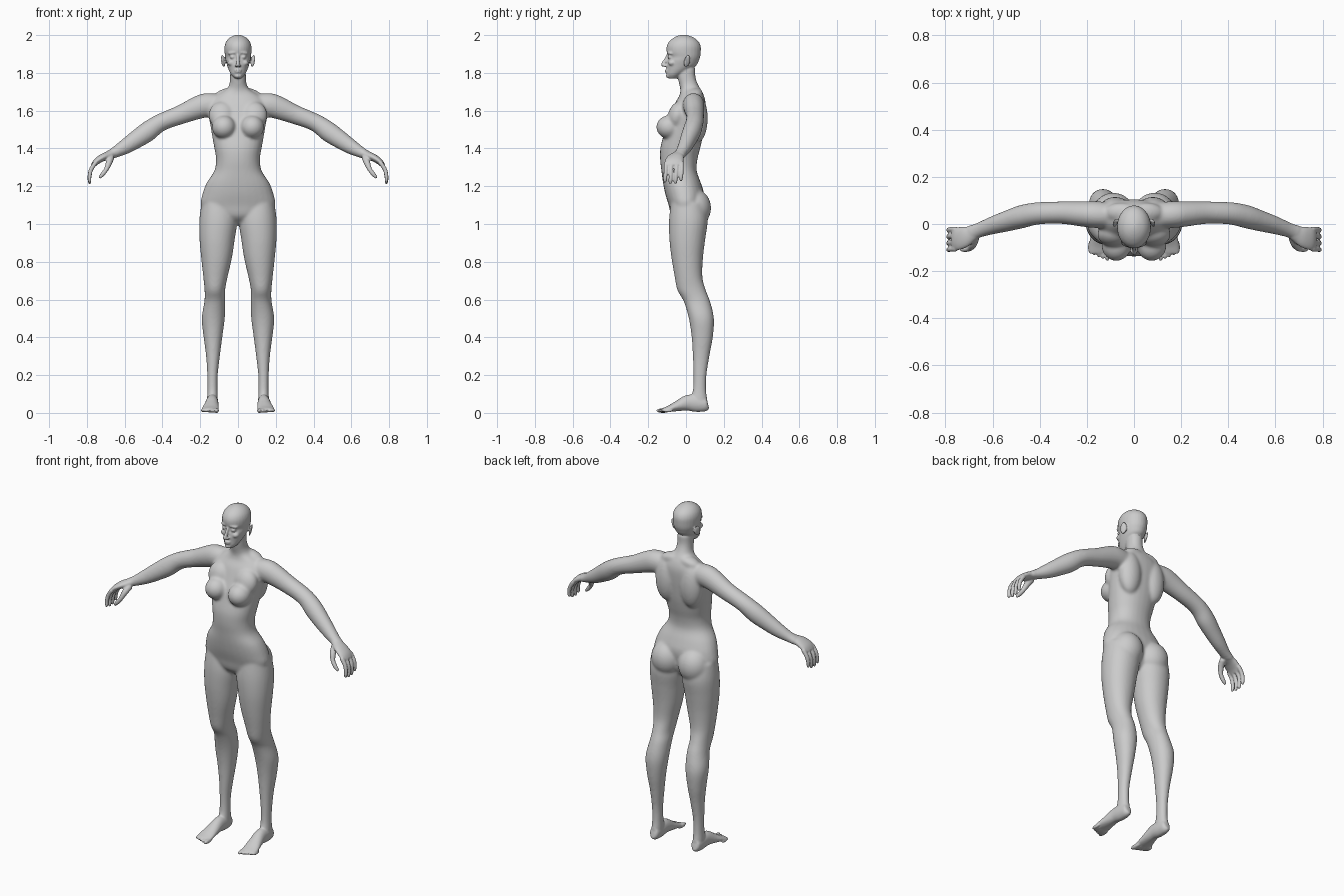
import bpy, bmesh, math
from mathutils import Vector, Matrix, Euler

X, Y, Z = Vector((1, 0, 0)), Vector((0, 1, 0)), Vector((0, 0, 1))


def spline(rows, steps=4):
    """Catmull-Rom through rows of numbers."""
    out = []
    for i in range(len(rows) - 1):
        p = [rows[max(0, min(len(rows) - 1, i + k))] for k in (-1, 0, 1, 2)]
        for s in range(steps):
            t = s / steps
            out.append([b + .5 * t * (c - a + t * (2*a - 5*b + 4*c - d + t * (3*(b - c) + d - a)))
                        for a, b, c, d in zip(*p)])
    return out + [list(rows[-1])]


def tube(bm, rows, ref=Y, axis=None, power=2.0, n=28):
    """Loft of (x, y, z, radius along ref, other radius)."""
    pts = spline(rows)
    cs = [Vector(p[:3]) for p in pts]
    rings = []
    for i, p in enumerate(pts):
        t = axis or (cs[min(i + 1, len(cs) - 1)] - cs[max(i - 1, 0)]).normalized()
        a = (ref - t * ref.dot(t)).normalized()
        b = t.cross(a)
        ring = []
        for k in range(n):
            c, s = math.cos(2 * math.pi * k / n), math.sin(2 * math.pi * k / n)
            c = math.copysign(abs(c) ** (2 / power), c)
            s = math.copysign(abs(s) ** (2 / power), s)
            ring.append(bm.verts.new(cs[i] + a * c * max(p[3], .002) + b * s * max(p[4], .002)))
        rings.append(ring)
    for r, q in zip(rings, rings[1:]):
        for k in range(n):
            bm.faces.new((r[k], r[(k + 1) % n], q[(k + 1) % n], q[k]))
    bm.faces.new(rings[0][::-1])
    bm.faces.new(rings[-1])


def stack(bm, rows, power=2.0):
    """Horizontal sections: z, left x, right x, front y, back y."""
    tube(bm, [((l + r) / 2, (f + b) / 2, z, (r - l) / 2, (b - f) / 2) for z, l, r, f, b in rows],
         X, Z, power)


def blob(bm, loc, size, rot=(0, 0, 0)):
    m = Matrix.Translation(loc) @ Euler([math.radians(a) for a in rot]).to_matrix().to_4x4()
    bmesh.ops.create_uvsphere(bm, u_segments=28, v_segments=18, radius=1,
                              matrix=m @ Matrix.Diagonal((*size, 1)))


def mirror(bm):
    d = bmesh.ops.duplicate(bm, geom=bm.verts[:] + bm.edges[:] + bm.faces[:])["geom"]
    for v in d:
        if isinstance(v, bmesh.types.BMVert):
            v.co.x *= -1


def fuse(bm, name, voxel, smooth):
    """Merge overlapping parts into one smooth skin."""
    bmesh.ops.recalc_face_normals(bm, faces=bm.faces)
    me = bpy.data.meshes.new(name)
    bm.to_mesh(me)
    bm.free()
    ob = bpy.data.objects.new(name, me)
    bpy.context.collection.objects.link(ob)
    r = ob.modifiers.new("Skin", 'REMESH')
    r.mode, r.voxel_size, r.use_smooth_shade = 'VOXEL', voxel, True
    s = ob.modifiers.new("Soften", 'SMOOTH')
    s.factor, s.iterations = .5, smooth
    return ob


# ---- core: paired masses
bm = bmesh.new()
# leg
stack(bm, [(1.11, .02, .193, -.08, .10), (1.02, .004, .205, -.09, .115), (.92, .017, .204, -.088, .102),
           (.82, .032, .195, -.077, .09), (.72, .055, .184, -.06, .087), (.65, .068, .177, -.046, .105),
           (.59, .067, .178, -.012, .128), (.50, .070, .192, .015, .148), (.40, .083, .182, .03, .142),
           (.30, .096, .169, .036, .124), (.20, .107, .163, .039, .109), (.12, .108, .162, .036, .107),
           (.06, .106, .165, .02, .115), (.025, .11, .163, .03, .11)], 2.1)
# arm
tube(bm, [(.09, .035, 1.625, .055, .06), (.165, .04, 1.629, .057, .064), (.22, .043, 1.613, .054, .06),
          (.30, .048, 1.58, .048, .051), (.38, .047, 1.55, .047, .047), (.43, .042, 1.525, .048, .048),
          (.48, .03, 1.488, .049, .053), (.54, .012, 1.447, .044, .048), (.60, -.006, 1.408, .038, .040),
          (.66, -.027, 1.375, .032, .028), (.70, -.042, 1.358, .036, .022)])
blob(bm, (.088, .045, 1.085), (.09, .088, .1))                    # buttock
blob(bm, (.075, -.09, 1.513), (.063, .067, .062))                 # breast
blob(bm, (.085, -.045, 1.575), (.07, .05, .075), (-15, 0, 0))     # chest muscle
blob(bm, (.08, .06, 1.56), (.068, .055, .13))                     # back muscle
blob(bm, (.055, .05, 1.69), (.07, .04, .03), (0, 12, 0))          # shoulder slope
mirror(bm)
# torso and neck
stack(bm, [(z, -w, w, f, b) for z, w, f, b in [
    (1.00, .03, -.03, .05), (1.04, .15, -.075, .075), (1.10, .196, -.092, .088), (1.16, .188, -.11, .095),
    (1.22, .165, -.122, .078), (1.28, .126, -.130, .057), (1.34, .116, -.137, .06), (1.40, .125, -.136, .075),
    (1.46, .136, -.122, .088), (1.52, .146, -.105, .096), (1.58, .156, -.082, .102), (1.64, .150, -.058, .104),
    (1.68, .115, -.035, .095), (1.71, .065, -.03, .08), (1.74, .046, -.036, .063), (1.78, .042, -.045, .05),
    (1.83, .042, -.045, .05)]], 2.2)
core = fuse(bm, "core", .007, 9)
core_mesh = bpy.data.meshes.new_from_object(core.evaluated_get(bpy.context.evaluated_depsgraph_get()))
bpy.data.objects.remove(core)

# ---- details: paired
bm = bmesh.new()
# palm
tube(bm, [(.66, -.027, 1.374, .029, .024), (.69, -.042, 1.362, .035, .022), (.72, -.055, 1.35, .045, .02),
          (.75, -.063, 1.33, .049, .017), (.768, -.064, 1.308, .046, .012)])
# fingers
for i in range(4):
    y, drop = -.022 - .028 * i, (.012, 0, -.002, .006)[i]
    tube(bm, [(.755, y, 1.325, .011, .012), (.778, y - .001, 1.288, .011, .0115),
              (.786, y - .003, 1.25 + drop / 2, .0105, .0105), (.785, y - .005, 1.222 + drop, .009, .009),
              (.783, y - .005, 1.214 + drop, .005, .005)], n=14)
# thumb
tube(bm, [(.672, -.055, 1.352, .018, .018), (.683, -.085, 1.325, .017, .017), (.697, -.103, 1.29, .0125, .0125),
          (.718, -.108, 1.262, .0115, .0115), (.735, -.108, 1.244, .007, .007)], n=14)
# foot
tube(bm, [(.136, .117, .045, .012, .02), (.136, .105, .044, .026, .036), (.136, .06, .05, .031, .045),
          (.137, .01, .053, .033, .042), (.141, -.04, .038, .039, .029), (.146, -.085, .023, .045, .018),
          (.148, -.115, .016, .044, .012), (.148, -.125, .014, .04, .009)], X)
# toes
for i in range(5):
    x, r = .113 + .0185 * i, .0125 - .001 * i
    blob(bm, (x, -.122 + .006 * i, .012), (r, .036 - .002 * i, r))
blob(bm, (.079, .006, 1.863), (.007, .019, .034), (-8, 12, 28))   # ear
blob(bm, (.028, -.084, 1.884), (.015, .013, .011))                # eye
blob(bm, (.028, -.084, 1.906), (.028, .015, .009), (0, 8, 20))    # brow
blob(bm, (.036, -.074, 1.853), (.02, .02, .016))                  # cheek
blob(bm, (.010, -.113, 1.838), (.008, .010, .007))                # nostril
mirror(bm)
# head
stack(bm, [(z, -w, w, f, b) for z, w, f, b in [
    (1.770, .018, -.09, -.05), (1.79, .036, -.102, -.02), (1.815, .049, -.102, .02), (1.84, .058, -.103, .055),
    (1.865, .065, -.099, .068), (1.885, .068, -.092, .075), (1.91, .071, -.102, .078), (1.94, .071, -.102, .078),
    (1.965, .063, -.09, .067), (1.985, .046, -.067, .044), (1.997, .024, -.042, .016), (2.002, .006, -.02, -.005)]])
# nose
tube(bm, [(0, -.093, 1.898, .008, .008), (0, -.108, 1.868, .008, .01), (0, -.121, 1.846, .010, .011),
          (0, -.121, 1.835, .008, .009)], X, n=16)
blob(bm, (0, -.101, 1.814), (.021, .011, .005))                   # upper lip
blob(bm, (0, -.100, 1.804), (.018, .011, .005))                   # lower lip
blob(bm, (0, -.092, 1.784), (.02, .014, .012))                    # chin
bm.from_mesh(core_mesh)
fuse(bm, "body", .005, 3)
bpy.data.meshes.remove(core_mesh)
